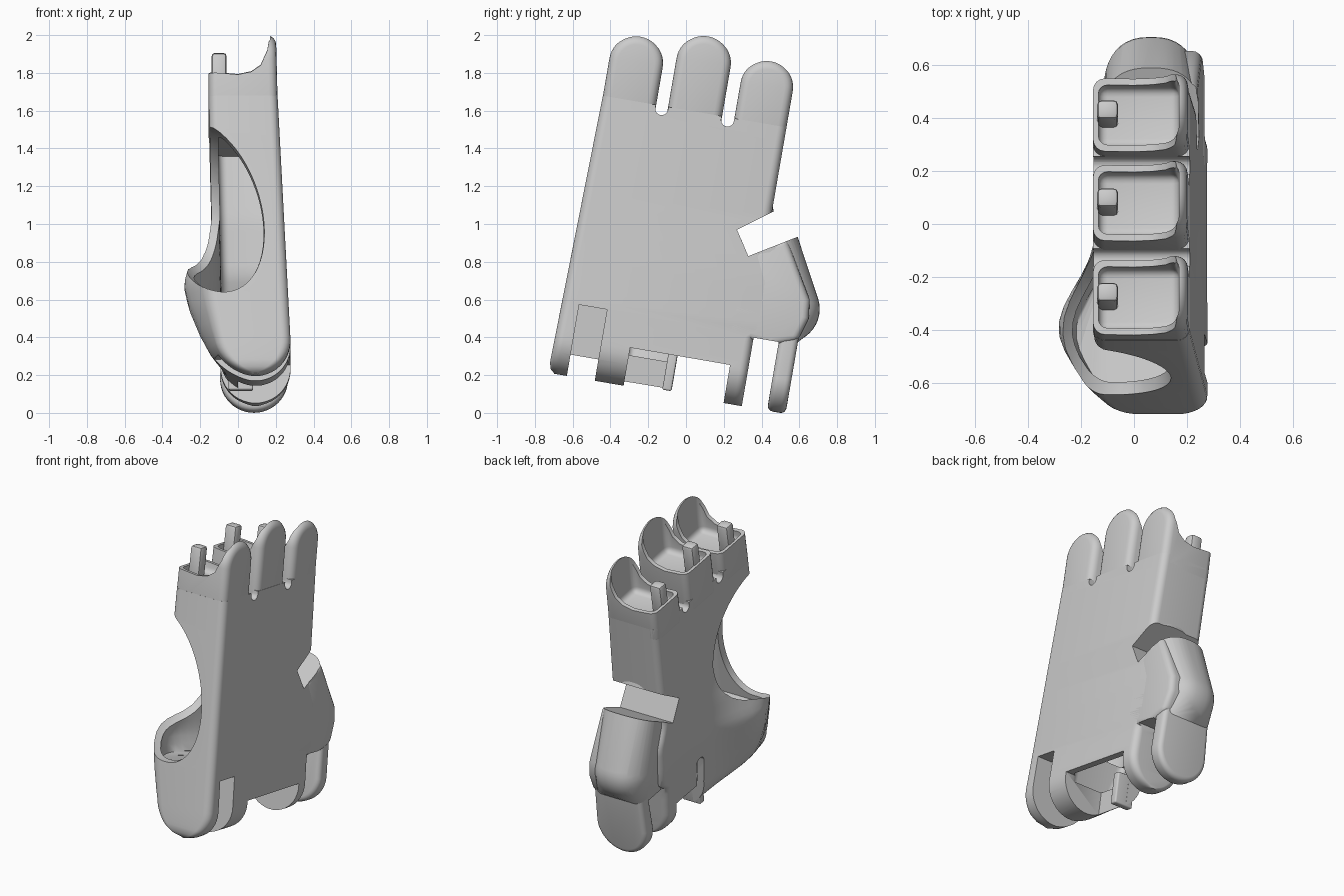
import bpy, bmesh, math
from mathutils import Matrix, Vector

cube = bpy.data.objects.get("Cube")
if cube:
    bpy.data.objects.remove(cube, do_unlink=True)

TILT = math.radians(9.8)
S, C = math.sin(TILT), math.cos(TILT)
grey = bpy.data.materials.new("plain_grey")
grey.use_nodes = True
grey.diffuse_color = (0.6, 0.6, 0.6, 1)
grey.node_tree.nodes["Principled BSDF"].inputs["Base Color"].default_value = (0.6, 0.6, 0.6, 1)


# Helpers: the hand is built upright, then leaned back by TILT
def upright(y, z):
    return (y * C - z * S, y * S + z * C)


def lerp(table, v):
    if v <= table[0][0]:
        return table[0][1]
    for (a, p), (b, q) in zip(table, table[1:]):
        if v <= b:
            return p + (q - p) * (v - a) / (b - a)
    return table[-1][1]


def make(name, bm):
    bmesh.ops.recalc_face_normals(bm, faces=bm.faces)
    me = bpy.data.meshes.new(name)
    bm.to_mesh(me)
    bm.free()
    me.materials.append(grey)
    ob = bpy.data.objects.new(name, me)
    bpy.context.collection.objects.link(ob)
    return ob


def loft(name, rings):
    bm = bmesh.new()
    rows = [[bm.verts.new(p) for p in ring] for ring in rings]
    n = len(rows[0])
    for a, b in zip(rows, rows[1:]):
        for i in range(n):
            j = (i + 1) % n
            bm.faces.new((a[i], a[j], b[j], b[i]))
    bm.faces.new(rows[0][::-1])
    bm.faces.new(rows[-1])
    return make(name, bm)


def prism(name, pts, axis, lo, hi):
    """Extrude a (side, height) outline along x or y."""
    put = (lambda p, d: (d, p[0], p[1])) if axis == "x" else (lambda p, d: (p[0], d, p[1]))
    return loft(name, [[put(p, lo) for p in pts], [put(p, hi) for p in pts]])


def box(name, x, y, z):
    return prism(name, [(y[0], z[0]), (y[1], z[0]), (y[1], z[1]), (y[0], z[1])], "x", *x)


def hull(name, pts):
    bm = bmesh.new()
    for p in pts:
        bm.verts.new(p)
    bmesh.ops.convex_hull(bm, input=bm.verts)
    bmesh.ops.delete(bm, geom=[v for v in bm.verts if not v.link_faces], context="VERTS")
    return make(name, bm)


def apply(ob, mod):
    bpy.context.view_layer.objects.active = ob
    bpy.ops.object.modifier_apply(modifier=mod.name)


def bevel(ob, width, segments=4):
    m = ob.modifiers.new("bevel", "BEVEL")
    m.width, m.segments, m.angle_limit = width, segments, math.radians(50)
    apply(ob, m)


def cut(ob, *cutters):
    for c in cutters:
        m = ob.modifiers.new("cut", "BOOLEAN")
        m.operation, m.solver, m.object = "DIFFERENCE", "EXACT", c
        apply(ob, m)


def drop(*obs):
    for o in obs:
        bpy.data.objects.remove(o, do_unlink=True)


def arc(cx, cy, r, a0, a1, n):
    return [(cx + r * math.cos(math.radians(a0 + (a1 - a0) * i / n)),
             cy + r * math.sin(math.radians(a0 + (a1 - a0) * i / n))) for i in range(n + 1)]


# Palm cross-sections: rounded box with a swelling at the heel of the hand
def section(v, w0, w1, inset=0.0):
    h = math.sqrt(max(0.185 ** 2 - max(0.27 - v, 0) ** 2, 0.0004))
    x0 = 0.093 - h if v < 0.27 else lerp([(0.27, -0.092), (0.6, -0.13), (1.6, -0.155)], v)
    x1 = 0.093 + h if v < 0.27 else 0.292 - 0.052 * v
    x0, x1 = x0 + inset, x1 - inset
    swell = lerp([(0.1, 0), (0.32, 0.1), (0.47, 0.145), (0.6, 0.16), (0.8, 0.1), (1.0, 0)], v)
    r = min(0.045, (x1 - x0) * 0.45)
    pts = arc(x1 - r, w0 + r, r, -90, 0, 6) + arc(x1 - r, w1 - r, r, 0, 90, 6)
    pts += arc(x0 + r, w1 - r, r, 90, 180, 6)
    pts += [(x0, w1 - r + (w0 - w1 + 2 * r) * i / 18) for i in range(1, 18)]
    pts += arc(x0 + r, w0 + r, r, 180, 270, 6)
    return [(x - swell * math.exp(-((w + 0.5) / 0.22) ** 2) * (x1 - x) / (x1 - x0), w, v)
            for x, w in pts]


def levels(a, b, n):
    return [a + (b - a) * i / n for i in range(n + 1)]


front_edge = [(0.09, -0.725), (0.105, -0.745), (0.14, -0.755), (1.6, -0.719)]
back_edge = [(0.45, 0.285), (0.5, 0.34), (0.75, 0.34), (0.9, 0.267), (1.6, 0.267)]
foot = [0.27 - 0.185 * math.cos(math.radians(a)) for a in range(4, 90, 8)]
palm = loft("palm_shell", [section(v, lerp(front_edge, v), lerp(back_edge, v))
                           for v in foot + levels(0.28, 1.58, 30)])

# Hollow for the hand
hollow_front = [(0.46, -0.36), (0.49, -0.70), (1.4, -0.66)]
hollow_back = [(0.5, 0.187), (0.75, 0.08), (1.05, 0.08), (1.4, 0.13)]
hollow = loft("hollow", [section(v, lerp(hollow_front, v), lerp(hollow_back, v), 0.045)
                         for v in [0.25, 0.35, 0.46] + levels(0.49, 1.4, 20)])

# Side opening: a leaning egg shape
bm = bmesh.new()
bmesh.ops.create_uvsphere(bm, u_segments=48, v_segments=32, radius=1)
for vert in bm.verts:
    x, y, z = vert.co
    vert.co = (-0.175 + 0.3 * x - 0.1 * z, -0.78 + 0.53 * y, 0.99 + 0.47 * z)
opening = make("opening", bm)

# Hinge slots, wrist opening, finger gaps and thumb notch
notch = prism("notch", [upright(*p) for p in
                        [(0.27, 0.97), (0.33, 0.83), (0.79, 1.01), (0.71, 1.19)]], "x", -0.6, 0.6)
slot_back = box("slot_back", (-0.5, 0.5), (0.285, 0.42), (-0.1, 0.4535))
cutters = [
    hollow, opening, notch, slot_back,
    box("slot_front", (-0.09, 0.5), (-0.655, -0.505), (-0.1, 0.468)),
    box("slot_low", (-0.5, 0.5), (-0.655, -0.505), (-0.1, 0.2)),
    box("wrist_cut", (0.0, 0.5), (-0.35, 0.187), (-0.1, 0.29)),
    box("wrist_cut_inner", (-0.5, 0.1), (-0.095, 0.187), (-0.1, 0.29)),
    prism("strap_slot", arc(-0.06, 0.44, 0.035, 0, 180, 12) + [(-0.095, 0.1), (-0.025, 0.1)],
          "x", -0.5, 0.0),
]
for gap in (-0.401, -0.047):
    cutters.append(prism("finger_gap", arc(gap, 1.565, 0.034, 180, 360, 16)
                         + [(gap + 0.034, 1.7), (gap - 0.034, 1.7)], "x", -0.5, 0.5))
cut(palm, *cutters)
parts = [palm]


# Thumb base: boxy round body swept into a ball, with a stub above the notch
def soft(c):
    return math.copysign(abs(c) ** 0.8, c)


def ring(y, z, depth, width):
    out = []
    for i in range(48):
        a = math.tau * i / 48
        d = depth * soft(math.cos(a))
        out.append((0.065 + width * soft(math.sin(a)), *upright(y + 0.92 * d, z + 0.39 * d)))
    return out


ball_c = Vector((0.065, *upright(0.53, 0.55)))
ball = [ball_c + 0.178 * Vector((soft(math.sin(t) * math.cos(p)), math.sin(t) * math.sin(p),
                                 math.cos(t)))
        for t in levels(0.001, math.pi, 20) for p in levels(0, math.tau * 39 / 40, 39)]
lug_top = [(x, w, 0.45) for x in (-0.08, 0.24) for w in (0.3, 0.5)]
thumb = hull("thumb_base", ring(0.42, 0.91, 0.17, 0.18) + ball + lug_top)
stub = hull("thumb_stub", ring(0.36, 0.98, 0.125, 0.16) + ring(0.38, 1.2, 0.05, 0.1))

# Flat back of the hand carried across the thumb
web = prism("thumb_back_plate", [upright(*p) for p in
            [(0.2, 0.42), (0.45, 0.36), (0.59, 0.38), (0.65, 0.5), (0.655, 0.6),
             (0.53, 0.93), (0.3, 0.83)]], "x", 0.06, 0.292)
for vert in web.data.vertices:
    if vert.co.x > 0.1:
        vert.co.x -= 0.052 * vert.co.z
bevel(web, 0.035)
cut(thumb, notch, slot_back)
cut(web, notch, slot_back)
cut(stub, notch)
parts += [thumb, stub, web]

# Outer hinge lug under the thumb
lug = prism("thumb_side_lug", arc(0.085, 0.265, 0.18, 180, 360, 24) + arc(0.085, 0.5, 0.17, 0, 180, 24),
            "y", 0.42, 0.52)
bevel(lug, 0.03)
parts.append(lug)

# Small rib at the edge of the wrist opening
rib = box("strap_rib", (-0.05, 0.08), (-0.145, -0.096), (0.1, 0.3))
bevel(rib, 0.01)
parts.append(rib)

# Finger sockets with a tall rounded back, a low rim and a peg
for label, w, r, tip in (("front", -0.576, 0.143, 1.924), ("middle", -0.224, 0.145, 1.987),
                         ("back", 0.127, 0.14, 1.913)):
    outline = [(w - r, 1.47), (w + r, 1.47)] + arc(w, tip - r, r, 0, 180, 24)
    finger = prism(label + "_finger_socket", outline, "x", -0.155, 0.2088)
    for vert in finger.data.vertices:
        if vert.co.x > 0:
            vert.co.x -= 0.025 * (vert.co.z - 1.6)
    bevel(finger, 0.045)
    rim = [(-0.4, tip - 0.215), (-0.12, tip - 0.22), (0.0, tip - 0.23), (0.07, tip - 0.215),
           (0.12, tip - 0.18), (0.155, tip - 0.1), (0.185, tip + 0.1), (-0.4, tip + 0.1)]
    above = prism("above", rim, "y", w - 0.3, w + 0.3)
    well = box("well", (-0.135, 0.17), (w - r + 0.025, w + r - 0.025), (tip - 0.29, tip + 0.2))
    bevel(well, 0.035)
    cut(finger, above, well)
    drop(above, well)
    peg = box(label + "_peg", (-0.14, -0.06), (w - 0.037, w + 0.037), (tip - 0.34, tip - 0.095))
    bevel(peg, 0.018, segments=2)
    parts += [finger, peg]

drop(*cutters)

# Lean everything back and shade smoothly with sharp edges kept
for ob in parts:
    ob.data.transform(Matrix.Rotation(-TILT, 4, "X"))
    bpy.ops.object.select_all(action="DESELECT")
    ob.select_set(True)
    bpy.context.view_layer.objects.active = ob
    bpy.ops.object.shade_smooth_by_angle(angle=math.radians(35))
